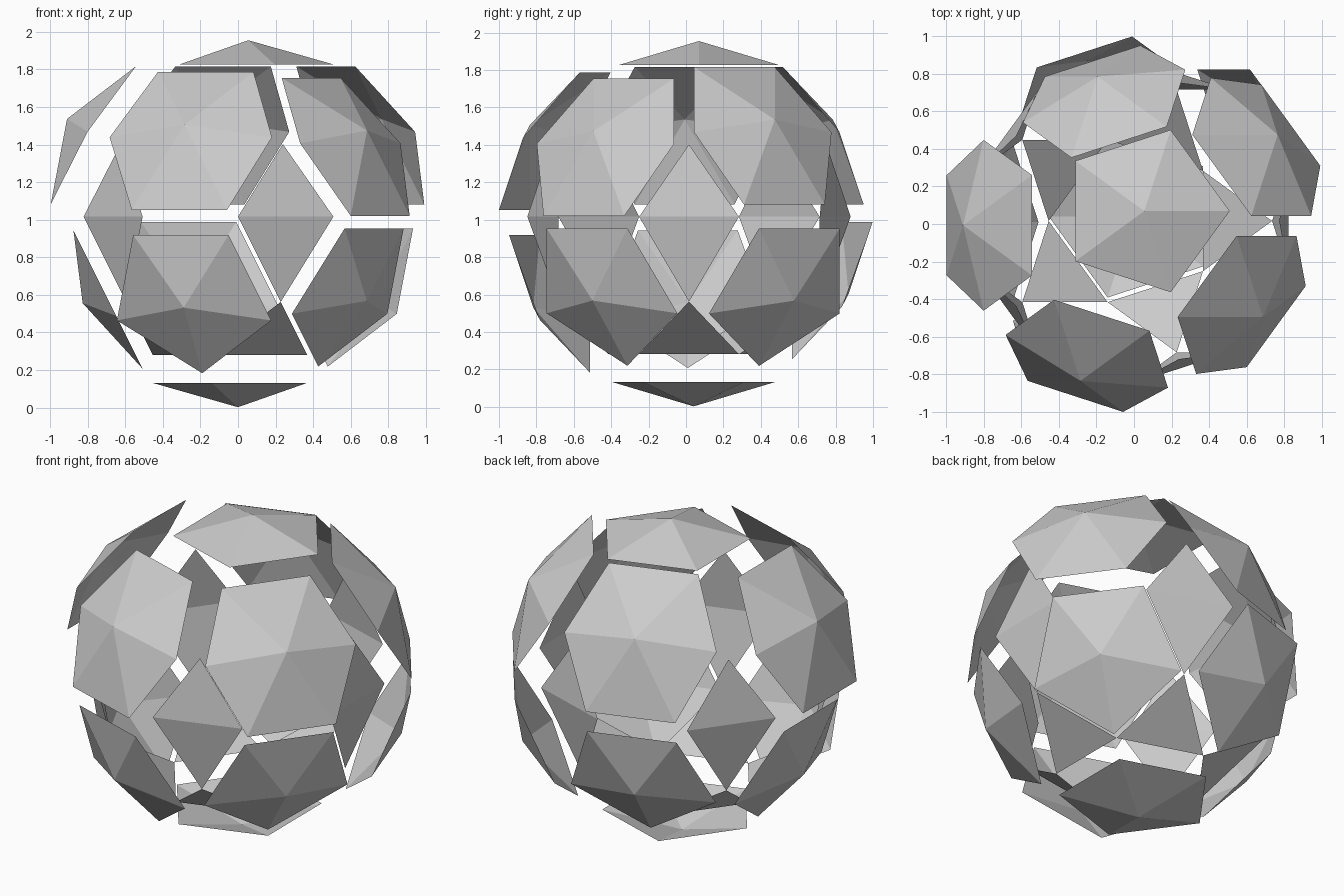
import bpy, bmesh
from math import radians, sin, cos
from mathutils import Vector

if "Cube" in bpy.data.objects:
    bpy.data.objects.remove(bpy.data.objects["Cube"], do_unlink=True)

R = 0.864
CENTRE = Vector((0, 0.016, 1.016))

grey = bpy.data.materials.new("plain grey")
grey.use_nodes = True
grey.diffuse_color = (0.6, 0.6, 0.6, 1)
grey.node_tree.nodes["Principled BSDF"].inputs["Base Color"].default_value = (0.6, 0.6, 0.6, 1)


def direction(angle, height):
    """Unit vector at an angle round z, with the given z."""
    r = (1 - height * height) ** 0.5
    return Vector((r * cos(radians(angle)), r * sin(radians(angle)), height))


def shell_piece(name, keep, shift):
    """Part of a faceted ball: the faces that pass the test, moved outward."""
    bm = bmesh.new()
    bmesh.ops.create_icosphere(bm, subdivisions=2, radius=R)
    drop = [f for f in bm.faces if not keep(f)]
    bmesh.ops.delete(bm, geom=drop, context='FACES')
    mesh = bpy.data.meshes.new(name)
    bm.to_mesh(mesh)
    bm.free()
    mesh.materials.append(grey)
    ob = bpy.data.objects.new(name, mesh)
    ob.location = CENTRE + Vector(shift)
    bpy.context.collection.objects.link(ob)


def touches(face, centre):
    return any((v.co.normalized() - centre).length < 0.05 for v in face.verts)


# Caps: the tip of each one, and how far it has drifted from the ball
caps = [
    ("top_cap", direction(0, 1), (0.055, 0.053, 0.075)),
    ("bottom_cap", direction(0, -1), (0.0, 0.025, -0.15)),
]

# Upper ring of six-sided caps
upper = [(0.17, 0.027, 0.065), (0.034, 0.07, 0.065), (-0.175, -0.023, 0.066),
         (-0.058, -0.152, 0.036), (0.092, -0.079, 0.004)]
# Lower ring of five-sided caps
lower = [(0.11, 0.107, -0.063), (-0.01, 0.118, -0.028), (-0.054, -0.006, -0.074),
         (-0.05, -0.098, -0.098), (0.06, -0.062, -0.062)]
for i in range(5):
    angle = 36 + 72 * i
    caps.append((f"upper_cap_{i + 1}", direction(angle, 0.5257), upper[i]))
    caps.append((f"lower_cap_{i + 1}", direction(angle, -0.4472), lower[i]))

for name, tip, shift in caps:
    shell_piece(name, lambda f: touches(f, tip), shift)

# Triangles left in place between the caps
shell_piece("inner_triangles", lambda f: not any(touches(f, c[1]) for c in caps), (0, 0, 0))
